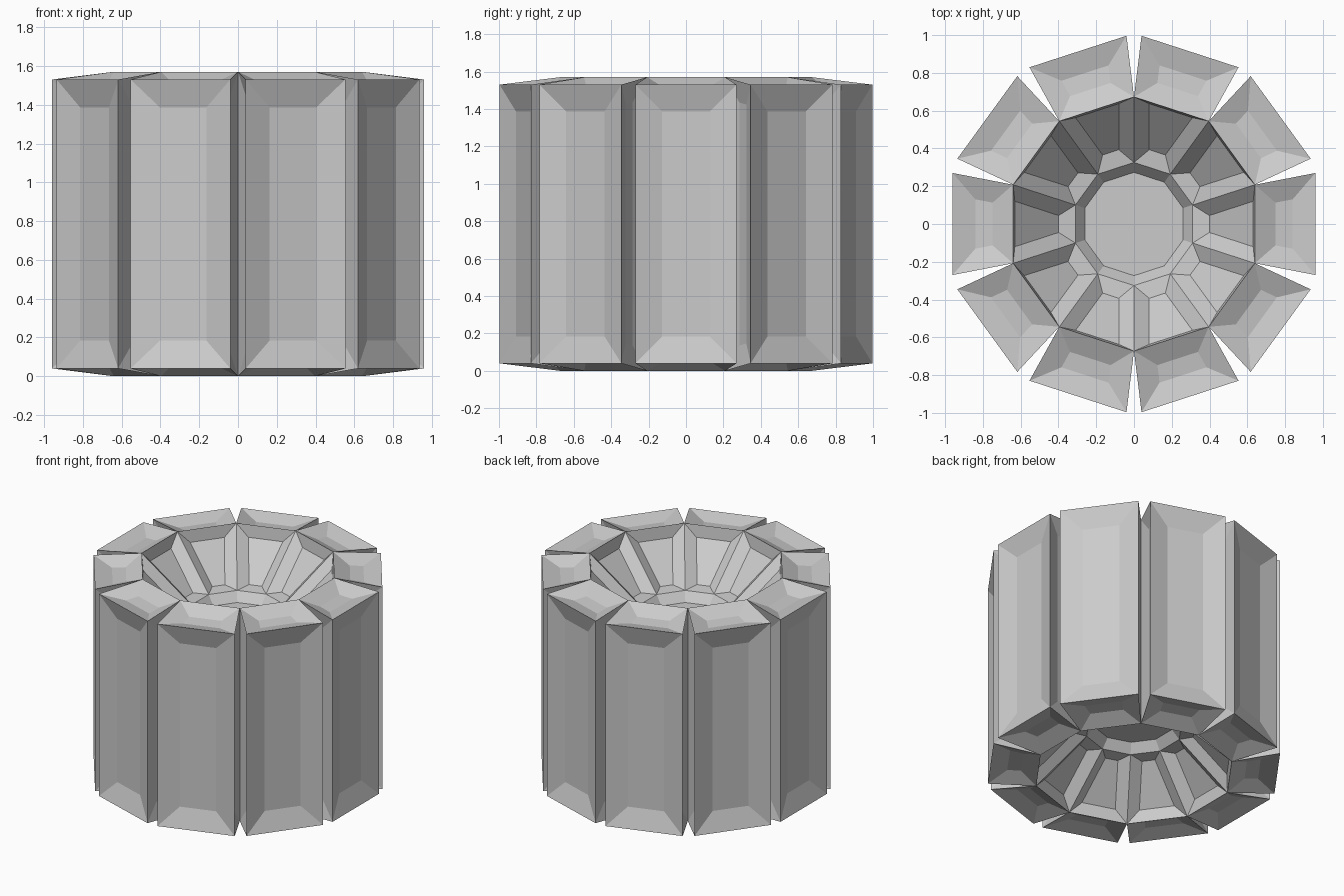
import bpy, bmesh
from math import cos, sin, tan, pi
from mathutils import Vector

if "Cube" in bpy.data.objects:
    bpy.data.objects.remove(bpy.data.objects["Cube"])

N = 10            # panels around the ring
MID = 0.785       # mirror height
STEP = 2 * pi / N

bm = bmesh.new()
groups = {"wall": [], "top": [], "side": [], "funnel": [], "cap": []}


def pt(angle, r, t, z):
    """Point at distance r along the panel normal, t along its tangent."""
    return bm.verts.new((r * cos(angle) - t * sin(angle),
                         r * sin(angle) + t * cos(angle), z))


def add(group, angle, pts):
    groups[group].append(bm.faces.new([pt(angle, *p) for p in pts]))


def flip(z):
    return 2 * MID - z


# half widths at the outer edge, the rim and the funnel foot
OUT, RIM, FOOT = 0.96, 0.64, 0.31
WO, WR, WF = 0.27, RIM * tan(pi / N), FOOT * tan(pi / N)
ZO, ZR, ZF = 1.53, 1.57, 1.235

for i in range(N):
    a = i * STEP
    # outer wall panel
    add("wall", a, [(OUT, -WO, flip(ZO)), (OUT, WO, flip(ZO)), (OUT, WO, ZO), (OUT, -WO, ZO)])
    # groove walls between neighbouring panels
    for s in (-1, 1):
        add("side", a, [(OUT, s * WO, flip(ZO)), (RIM, s * WR, flip(ZR)),
                        (RIM, s * WR, ZR), (OUT, s * WO, ZO)])
    # top and bottom panels, and the funnel panels inside them
    for f in (lambda z: z, flip):
        add("top", a, [(OUT, -WO, f(ZO)), (OUT, WO, f(ZO)), (RIM, WR, f(ZR)), (RIM, -WR, f(ZR))])
        add("funnel", a, [(RIM, -WR, f(ZR)), (RIM, WR, f(ZR)), (FOOT, WF, f(ZF)), (FOOT, -WF, f(ZF))])

# central caps
for z in (ZF, flip(ZF)):
    groups["cap"].append(bm.faces.new([pt(i * STEP, FOOT, WF, z) for i in range(N)]))

bmesh.ops.remove_doubles(bm, verts=bm.verts[:], dist=0.002)
bmesh.ops.recalc_face_normals(bm, faces=bm.faces[:])

# recess every panel: thickness, depth
recess = {"wall": (0.143, 0.045), "top": (0.115, 0.045), "side": (0.12, 0.03),
          "funnel": (0.07, 0.056), "cap": (0.05, 0.065)}
for name, (thick, depth) in recess.items():
    bmesh.ops.inset_individual(bm, faces=groups[name], thickness=thick,
                               depth=-depth, use_even_offset=True)

mesh = bpy.data.meshes.new("panelled_drum")
bm.to_mesh(mesh)
bm.free()
drum = bpy.data.objects.new("panelled_drum", mesh)
bpy.context.collection.objects.link(drum)
